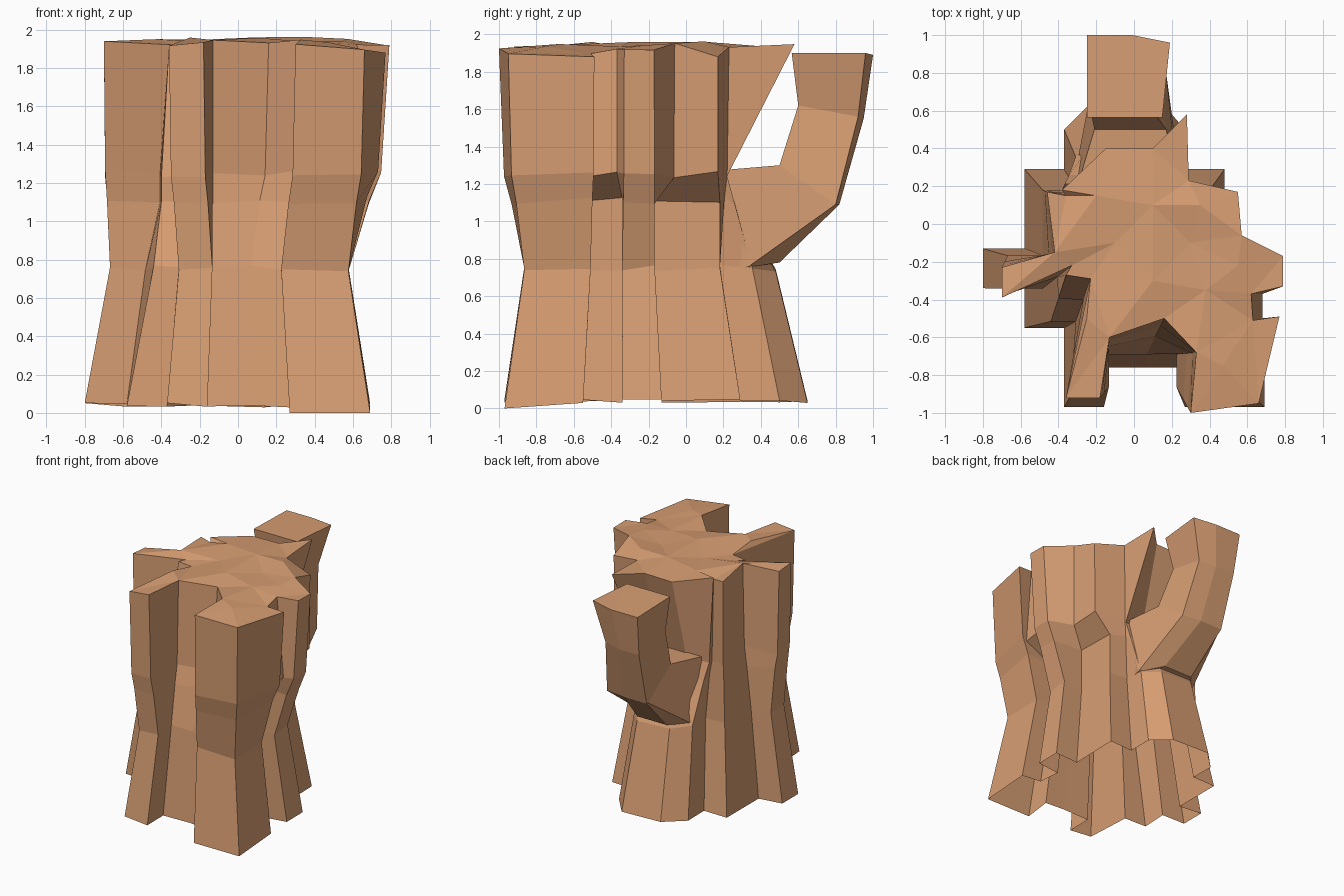
import bpy, bmesh, random
from mathutils import Vector
from mathutils.geometry import delaunay_2d_cdt

if "Cube" in bpy.data.objects:
    bpy.data.objects.remove(bpy.data.objects["Cube"])
random.seed(4)

bark = bpy.data.materials.new("tan bark")
bark.diffuse_color = (0.68, 0.34, 0.17, 1)
bark.use_nodes = True
bark.node_tree.nodes["Principled BSDF"].inputs["Base Color"].default_value = bark.diffuse_color

# Stepped root outline and the matching rim outline, counter-clockwise from front right
BASE = [(.69, -.97), (.69, -.55), (.50, -.55), (.50, -.34), (.69, -.34), (.69, -.13),
        (.48, -.13), (.48, .29), (.27, .29), (.27, .50), (.14, .65), (-.22, .65),
        (-.37, .50), (-.37, .29), (-.58, .29), (-.58, -.13), (-.80, -.13), (-.80, -.34),
        (-.58, -.34), (-.58, -.55), (-.37, -.55), (-.37, -.97), (-.16, -.97),
        (-.16, -.76), (.08, -.76), (.27, -.76), (.27, -.97)]
RIM = [(.66, -.95), (.77, -.49), (.63, -.51), (.62, -.37), (.79, -.33), (.79, -.17),
       (.57, -.06), (.55, .17), (.29, .23), (.28, .58), (.10, .40), (-.15, .40),
       (-.38, .18), (-.36, .15), (-.46, .17), (-.42, -.15), (-.70, -.23), (-.70, -.39),
       (-.33, -.22), (-.36, -.27), (-.23, -.29), (-.36, -.92), (-.18, -.92),
       (-.13, -.60), (.16, -.50), (.33, -.68), (.30, -1.0)]
CREST = [(.47, -.75), (.38, -.35), (.1, -.3), (.3, -.1), (-.1, -.1), (.1, .1),
         (-.2, .15), (.35, .1), (.55, -.22), (-.25, -.5)]     # bumps on the top
LEDGE = {2, 3, 6, 7}          # points that overhang halfway up
BACK = {9, 10, 11, 12}        # points hollowed in behind the branch


def jit(s):
    return random.uniform(-s, s)


def make(name, rings, bumps=(), closed_bottom=False):
    """Skin a stack of rings with flat quads and cap the top."""
    bm = bmesh.new()
    vs = [[bm.verts.new(p) for p in r] for r in rings]
    n = len(rings[0])
    for lo, hi in zip(vs, vs[1:]):
        for i in range(n):
            j = (i + 1) % n
            bm.faces.new((lo[i], lo[j], hi[j], hi[i]))
    # constrained triangulation keeps the notches open
    top = vs[-1] + [bm.verts.new((x, y, 1.945 + jit(.018))) for x, y in bumps]
    edges = [(i, (i + 1) % n) for i in range(n)]
    res = delaunay_2d_cdt([Vector(v.co[:2]) for v in top], edges, [], 1, 1e-5)
    for tri in res[2]:
        pts = [top[res[3][k][0]] for k in tri if res[3][k]]
        if len(set(pts)) == 3:
            bm.faces.new(pts)
    if closed_bottom:
        bm.faces.new(vs[0][::-1])
    bmesh.ops.delete(bm, geom=[v for v in bm.verts if not v.link_faces], context='VERTS')
    bmesh.ops.recalc_face_normals(bm, faces=bm.faces)
    me = bpy.data.meshes.new(name)
    bm.to_mesh(me)
    bm.free()
    me.materials.append(bark)
    ob = bpy.data.objects.new(name, me)
    bpy.context.collection.objects.link(ob)
    return ob


def mix(a, b, t):
    return tuple(p + (q - p) * t for p, q in zip(a, b))


# Trunk: flared roots, pinched waist, overhanging ledges, ragged rim
root, waist, under, over, rim = [], [], [], [], []
for i, (b, t) in enumerate(zip(BASE, RIM)):
    w = (b[0] * .835, -.35 + (b[1] + .35) * .83)
    if i in (1, 2):
        w = (w[0], -.51)
    if i == 19:
        w = (-.44, w[1])
    u = mix(w, t, 0 if i in LEDGE else .5)
    o = mix(w, t, .8)
    if i in (2, 3):
        o = (.68, t[1])
    elif i in LEDGE:
        o = mix(w, t, .95)
    if i in (18, 19, 20):
        o = mix(w, t, .5)
    if i in BACK:
        o = (o[0], min(o[1], .22))
        u = (u[0], min(u[1], .26))
    root.append((*b, 0 if i in (0, 26) else .04 + jit(.012)))
    waist.append((*w, .75 + jit(.02)))
    under.append((*u, 1.11 + jit(.02)))
    over.append((*o, 1.25 + jit(.02)))
    rim.append((*t, 1.88 if i in (1, 7) else (1.91 if t[0] > .6 else 1.935) + jit(.02)))
make("trunk", [root, waist, under, over, rim], CREST)

# Bent branch at the back: inner (y, z), side (y, z), outer (y, z), left x, right x
SECTIONS = [((.00, 1.20), (.05, .76), (.10, .76), -.20, .18),
            ((.20, 1.275), (.33, .755), (.50, .78), -.30, .235),
            ((.50, 1.30), (.80, 1.09), (.82, 1.09), -.21, .17),
            ((.60, 1.62), (.92, 1.56), (.95, 1.55), -.23, .10),
            ((.565, 1.90), (.96, 1.90), (1.0, 1.89), -.25, .19)]
rings = []
for k, (n, s, o, x0, x1) in enumerate(SECTIONS):
    w = x1 - x0
    c = .25 if k == 1 else .45
    rings.append([(x0, *n), (x1 - (.04 if k == 4 else 0), *n), (x1, *s),
                  (x1 - w * c, *o), (x0 + (w * c if k == 1 else 0), *o)])
    if k == 1:      # the underside spreads flush with the pinched waist
        rings[-1].append((x0, *s))
    else:
        rings[-1].append((x0, o[0] - .02, o[1]))
make("branch", rings, (), True)
